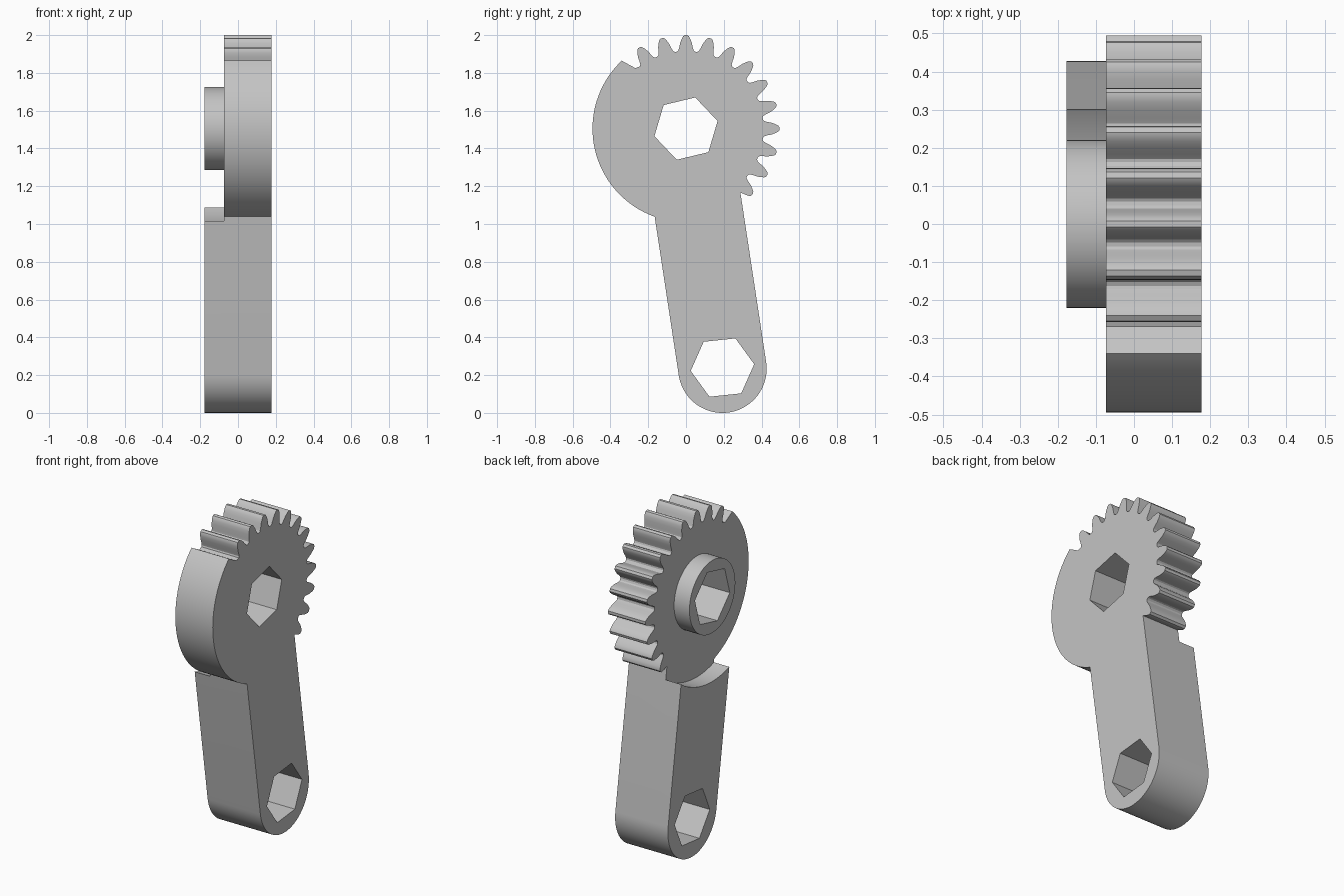
import bpy, bmesh
from math import sin, cos, asin, atan2, hypot, radians, degrees
from mathutils import Vector

cube = bpy.data.objects.get("Cube")
if cube:
    bpy.data.objects.remove(cube, do_unlink=True)

HUB = Vector((0.0, 1.505))       # gear centre in (y, z)
FOOT = Vector((0.193, 0.234))    # lower end of the arm
R_TIP, R_ARM = 0.495, 0.234
X_BACK, X_STEP, X_FACE = -0.177, -0.074, 0.177

metal = bpy.data.materials.new("plain_grey")
metal.use_nodes = True
grey = (0.55, 0.55, 0.55, 1)
metal.diffuse_color = grey
metal.node_tree.nodes["Principled BSDF"].inputs["Base Color"].default_value = grey


def polar(centre, radius, degree):
    a = radians(degree)
    return centre + Vector((cos(a), sin(a))) * radius


def arc(centre, radius, start, end, steps):
    return [polar(centre, radius, start + (end - start) * i / steps) for i in range(steps + 1)]


def ring(centre, radius, sides, start=0):
    return arc(centre, radius, start, start + 360, sides)[:-1]


def prism(name, outline, x0, x1):
    """Extrude a (y, z) outline along x."""
    bm = bmesh.new()
    face = bm.faces.new([bm.verts.new((x0, p.x, p.y)) for p in outline])
    grown = bmesh.ops.extrude_face_region(bm, geom=[face])["geom"]
    verts = [g for g in grown if isinstance(g, bmesh.types.BMVert)]
    bmesh.ops.translate(bm, verts=verts, vec=(x1 - x0, 0, 0))
    bmesh.ops.recalc_face_normals(bm, faces=bm.faces)
    mesh = bpy.data.meshes.new(name)
    bm.to_mesh(mesh)
    bm.free()
    mesh.materials.append(metal)
    obj = bpy.data.objects.new(name, mesh)
    bpy.context.collection.objects.link(obj)
    return obj


def combine(target, tool, operation):
    """Apply a boolean and discard the tool."""
    mod = target.modifiers.new("combine", "BOOLEAN")
    mod.operation, mod.object, mod.solver = operation, tool, "EXACT"
    bpy.context.view_layer.objects.active = target
    bpy.ops.object.modifier_apply(modifier=mod.name)
    bpy.data.objects.remove(tool, do_unlink=True)


# Toothed sector: flank as (radius, half width), root to tip
flank = [(0.41, 0.048), (0.415, 0.041), (0.43, 0.036), (0.455, 0.031),
         (0.475, 0.023), (0.488, 0.016), (R_TIP, 0.008)]
axis = FOOT - HUB
axis_deg = degrees(atan2(axis.y, axis.x))

# The arm's side runs into the lowest tooth part way up its flank
r_join = 0.446
outline = [polar(HUB, r_join, axis_deg + degrees(asin(R_ARM / r_join)))]
for i in range(12):
    mid = -45 + 15 * i
    rise = [(r, degrees(w / r)) for r, w in flank]
    outline += [polar(HUB, r, mid - a) for r, a in rise if i or r > r_join]
    outline += [polar(HUB, r, mid + a) for r, a in reversed(rise)]

# Plain rim, then the arm with its round end
outline.append(polar(HUB, 0.418, 130))
rim_end = axis_deg + 360 - degrees(asin(R_ARM / R_TIP))
outline += arc(HUB, R_TIP, 133.4, rim_end, 48)
outline += arc(FOOT, R_ARM, axis_deg - 90, axis_deg + 90, 40)

lever = prism("gear_lever", outline, X_BACK, X_FACE)

# Step behind the gear, with a concave shoulder on the arm
combine(lever, prism("step_cutter", ring(HUB, 0.515, 96), X_BACK - 0.1, X_STEP), "DIFFERENCE")

# Round boss on the stepped side
combine(lever, prism("boss", ring(HUB, 0.22, 64), X_BACK, 0), "UNION")

# Hexagonal through holes
for centre, radius, turn in ((HUB, 0.172, 13.5), (FOOT + Vector((0, 0.006)), 0.169, 6)):
    combine(lever, prism("hex_cutter", ring(centre, radius, 6, turn), -0.4, 0.4), "DIFFERENCE")

bpy.ops.object.select_all(action="DESELECT")
lever.select_set(True)
bpy.context.view_layer.objects.active = lever
bpy.ops.object.shade_smooth_by_angle(angle=radians(30))
